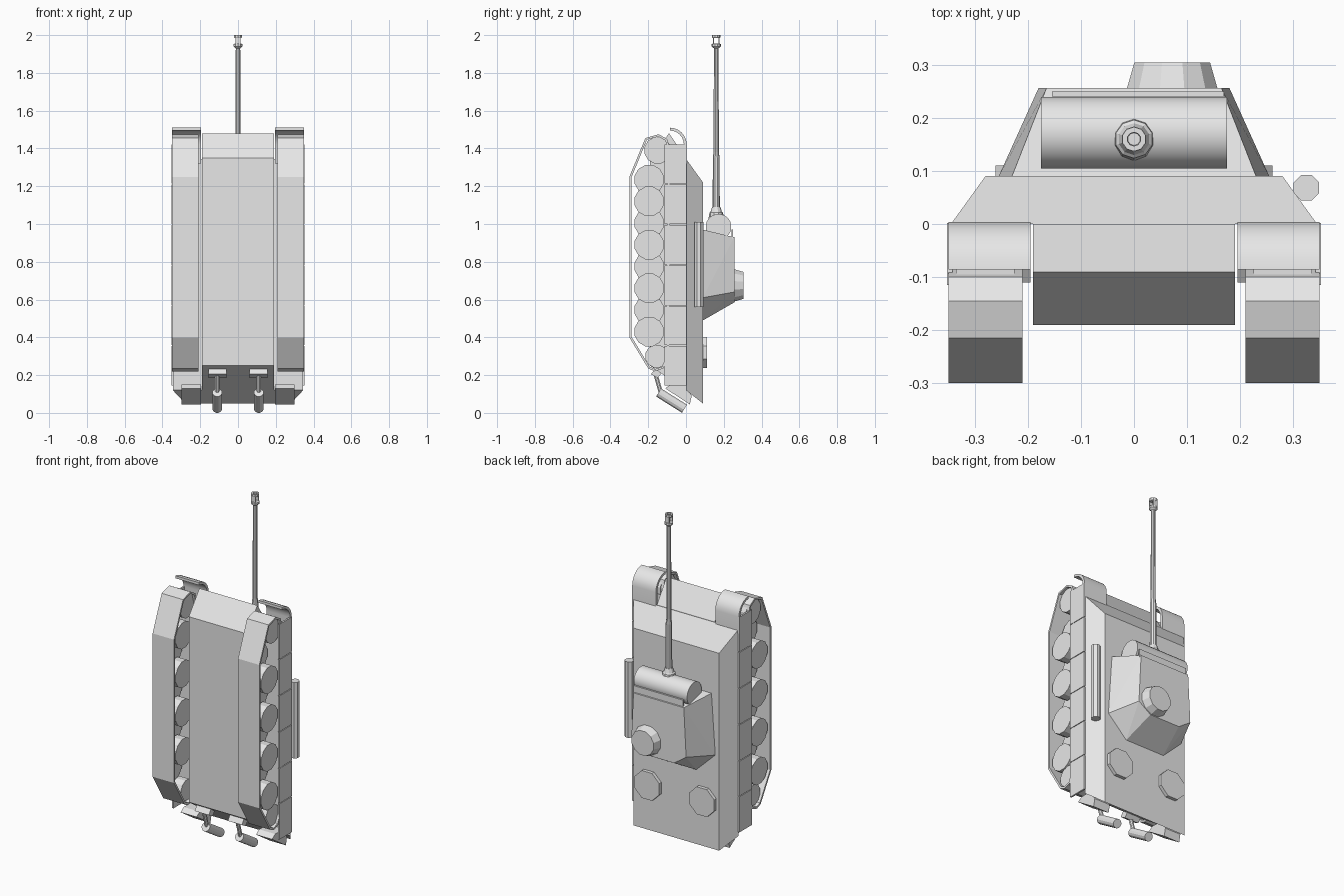
import bpy, bmesh, math
from mathutils import Vector

if "Cube" in bpy.data.objects:
    bpy.data.objects.remove(bpy.data.objects["Cube"], do_unlink=True)

grey = bpy.data.materials.new("plain_grey")
grey.use_nodes = True
COL = (0.8, 0.8, 0.8, 1)
grey.diffuse_color = COL
next(n for n in grey.node_tree.nodes if n.type == 'BSDF_PRINCIPLED').inputs["Base Color"].default_value = COL


def finish(name, bm, smooth=False):
    bmesh.ops.recalc_face_normals(bm, faces=bm.faces)
    me = bpy.data.meshes.new(name)
    bm.to_mesh(me)
    bm.free()
    me.materials.append(grey)
    ob = bpy.data.objects.new(name, me)
    bpy.context.collection.objects.link(ob)
    if smooth:
        bpy.ops.object.select_all(action='DESELECT')
        ob.select_set(True)
        bpy.context.view_layer.objects.active = ob
        bpy.ops.object.shade_smooth_by_angle(angle=math.radians(32))
    return ob


def prism(name, yz, x0, x1, smooth=False):
    """Side outline in (y, z), extruded across x."""
    bm = bmesh.new()
    face = bm.faces.new([bm.verts.new((x0, y, z)) for y, z in yz])
    ext = bmesh.ops.extrude_face_region(bm, geom=[face])
    moved = [v for v in ext["geom"] if isinstance(v, bmesh.types.BMVert)]
    bmesh.ops.translate(bm, verts=moved, vec=(x1 - x0, 0, 0))
    return finish(name, bm, smooth)


def box(name, x, y, z):
    return prism(name, [(y[0], z[0]), (y[1], z[0]), (y[1], z[1]), (y[0], z[1])], *x)


def lathe(name, origin, axis, profile, n=10, smooth=False):
    """(radius, distance) rings turned about an axis, capped at both ends."""
    bm = bmesh.new()
    q = Vector((0, 0, 1)).rotation_difference(Vector(axis))
    rings = []
    for r, d in profile:
        ring = []
        for i in range(n):
            a = math.tau * (i + 0.5) / n
            ring.append(bm.verts.new(Vector(origin) + q @ Vector((r * math.cos(a), r * math.sin(a), d))))
        rings.append(ring)
    for a, b in zip(rings, rings[1:]):
        for i in range(n):
            j = (i + 1) % n
            bm.faces.new((a[i], a[j], b[j], b[i]))
    bm.faces.new(rings[0])
    bm.faces.new(rings[-1])
    return finish(name, bm, smooth)


def solid(name, half):
    """Faceted symmetrical solid from the corner points of one half."""
    bm = bmesh.new()
    for x, y, z in half:
        bm.verts.new((x, y, z))
        bm.verts.new((-x, y, z))
    bmesh.ops.convex_hull(bm, input=bm.verts)
    bmesh.ops.dissolve_limit(bm, angle_limit=0.03, verts=bm.verts, edges=bm.edges)
    return finish(name, bm)


# Hull
prism("lower_hull", [(-0.19, 1.35), (-0.09, 1.48), (0, 1.35), (0, 0.12), (-0.19, 0.25)], -0.19, 0.19)
solid("upper_hull", [(0.345, 0, 1.345), (0.28, 0.09, 1.22), (0.345, 0, 0.12), (0.28, 0.09, 0.05)])

# Turret, with a rear that narrows
solid("turret", [(0.23, 0.09, 0.97), (0.165, 0.256, 0.93), (0.255, 0.09, 0.61),
                 (0.18, 0.256, 0.64), (0.13, 0.09, 0.49), (0.10, 0.256, 0.585)])
box("turret_front_rim", (-0.155, 0.17), (0.24, 0.25), (0.92, 0.97))
lathe("cupola", (0.072, 0.25, 0.675), (0, 1, 0), [(0.09, 0), (0.074, 0.054)], 12)
for s in (-1, 1):
    lathe("engine_fan", (s * 0.18, 0.085, 0.32), (0, 1, 0), [(0.088, 0), (0.088, 0.025)], 8)

# Gun
GUN = (0, 0.16, 0)
lathe("mantlet", (-0.175, 0.172, 0.985), (1, 0, 0), [(0.068, 0), (0.068, 0.35)], 24, True)
lathe("gun_collar", GUN, (0, 0, 1), [(0.042, 1.02), (0.036, 1.06), (0.03, 1.065), (0.022, 1.09)])
lathe("gun_barrel", GUN, (0, 0, 1), [(0.019, 1.05), (0.018, 1.35), (0.014, 1.38), (0.0125, 1.93),
                                     (0.024, 1.94), (0.024, 1.952), (0.017, 1.955)])
lathe("muzzle_ring", GUN, (0, 0, 1), [(0.012, 1.985), (0.02, 1.985), (0.023, 1.99), (0.023, 2.0),
                                      (0.013, 2.0), (0.012, 1.985)])
for s in (-1, 1):
    box("muzzle_bar", (-0.014, 0.014), sorted((0.16 + s * 0.012, 0.16 + s * 0.018)), (1.95, 1.99))

# Cleaning rod tube on one side
lathe("rod_tube", (0.325, 0.068, 0.56), (0, 0, 1), [(0.026, 0), (0.026, 0.45)], 8)

# Running gear outline (y, z)
track = [(-0.30, 1.25), (-0.30, 0.40), (-0.20, 0.235), (-0.165, 0.22), (-0.12, 0.235), (-0.09, 0.30),
         (-0.085, 1.40), (-0.10, 1.45), (-0.145, 1.475), (-0.215, 1.455)]


def track_band(name, x0, x1, t=0.012):
    """Closed thin band following the track outline."""
    bm = bmesh.new()
    n = len(track)
    rows = []
    for i, p in enumerate(track):
        a = Vector(p) - Vector(track[i - 1])
        b = Vector(track[(i + 1) % n]) - Vector(p)
        m = (a.normalized() + b.normalized()).normalized()
        q = Vector(p) + Vector((-m.y, m.x)) * t
        rows.append([bm.verts.new(c) for c in ((x0, *p), (x1, *p), (x1, *q), (x0, *q))])
    for i in range(n):
        r, w = rows[i], rows[(i + 1) % n]
        for k in range(4):
            j = (k + 1) % 4
            bm.faces.new((r[k], r[j], w[j], w[k]))
    return finish(name, bm)


# Mudguard: flat sheet rolling over into a quarter round
arc = [math.radians(a) for a in range(0, 91, 15)]
guard = [(0.004, 1.32)] + [(-0.086 + 0.09 * math.cos(a), 1.42 + 0.09 * math.sin(a)) for a in arc]
guard += [(-0.086 + 0.075 * math.cos(a), 1.42 + 0.075 * math.sin(a)) for a in reversed(arc)]
guard += [(-0.011, 1.32)]

for s, side in ((-1, "right"), (1, "left")):
    track_band(side + "_track", s * 0.21, s * 0.35)
    prism(side + "_mudguard", guard, s * 0.195, s * 0.35, True)

    # Overlapping road wheels, drive wheel and idler
    for i in range(8):
        x = 0.285 if i % 2 else 0.218
        lathe(side + "_road_wheel", (s * x, -0.195, 1.235 - i * 0.115), (s, 0, 0), [(0.08, 0), (0.08, 0.058)], 12)
    lathe(side + "_drive_wheel", (s * 0.225, -0.15, 1.39), (s, 0, 0), [(0.072, 0), (0.072, 0.11)], 12)
    lathe(side + "_idler_wheel", (s * 0.225, -0.155, 0.30), (s, 0, 0), [(0.062, 0), (0.062, 0.11)], 12)

    # Skirt plates, slightly staggered at their seams
    edges = [0.14, 0.355, 0.565, 0.78, 0.995, 1.21, 1.42]
    for a, b in zip(edges, edges[1:]):
        prism(side + "_skirt_plate", [(-0.115, a + 0.004), (0.002, a + 0.004), (0.002, b), (-0.115, b)],
              s * 0.342, s * 0.352)

    # Tail corner and exhaust
    prism(side + "_tail_corner", [(-0.11, 0.13), (-0.08, 0.15), (0, 0.15), (0.03, 0.09), (0.02, 0.045)],
          s * 0.195, s * 0.30)
    start, end = Vector((s * 0.11, -0.145, 0.108)), Vector((s * 0.11, -0.008, 0.022))
    lathe(side + "_muffler", start, end - start, [(0.026, 0), (0.026, (end - start).length)], 12)
    top = Vector((s * 0.11, -0.16, 0.20))
    pipe = start + (end - start) * 0.1
    lathe(side + "_exhaust_pipe", top, pipe - top, [(0.012, 0), (0.012, (pipe - top).length)], 8)
    prism(side + "_exhaust_mount", [(-0.185, 0.205), (-0.15, 0.185), (-0.125, 0.215), (-0.16, 0.24)],
          s * 0.062, s * 0.155)
